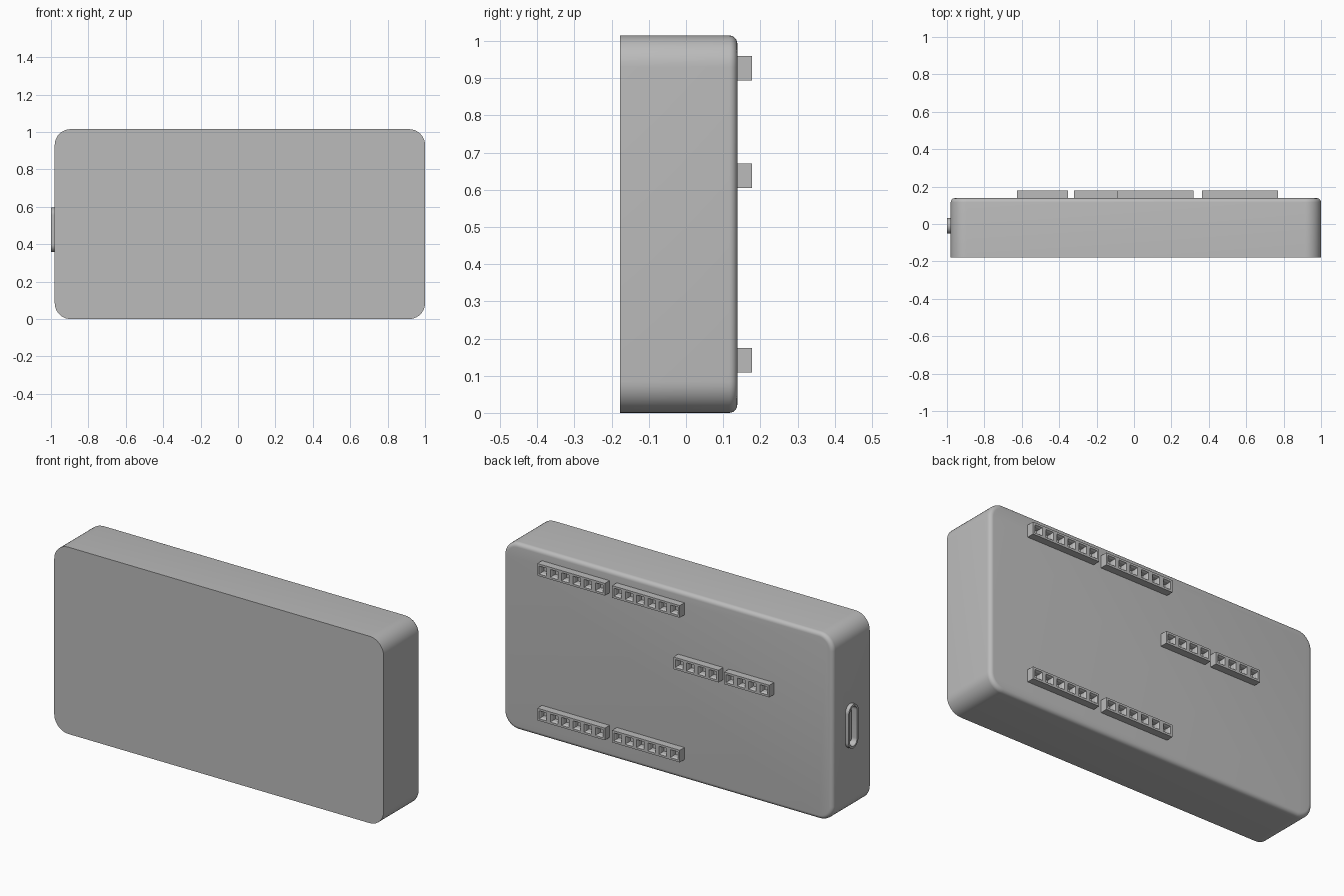
import bpy, bmesh, math
from mathutils import Vector

if "Cube" in bpy.data.objects:
    bpy.data.objects.remove(bpy.data.objects["Cube"])

grey = bpy.data.materials.new("plain grey")
grey.use_nodes = True
grey.diffuse_color = (0.5, 0.5, 0.5, 1)
grey.node_tree.nodes["Principled BSDF"].inputs["Base Color"].default_value = grey.diffuse_color


def finish(bm, name, smooth=True):
    bmesh.ops.recalc_face_normals(bm, faces=bm.faces)
    mesh = bpy.data.meshes.new(name)
    bm.to_mesh(mesh)
    bm.free()
    mesh.materials.append(grey)
    ob = bpy.data.objects.new(name, mesh)
    bpy.context.collection.objects.link(ob)
    if smooth:
        shade(ob)
    return ob


def shade(ob):
    bpy.ops.object.select_all(action='DESELECT')
    ob.select_set(True)
    bpy.context.view_layer.objects.active = ob
    bpy.ops.object.shade_smooth_by_angle(angle=math.radians(30))


def rounded_face(bm, w, h, r, place, steps=10):
    """Filled rounded rectangle; place maps (u, v) to a point."""
    verts = []
    for k, (su, sv) in enumerate([(1, 1), (-1, 1), (-1, -1), (1, -1)]):
        for i in range(steps + 1):
            a = math.pi / 2 * (k + i / steps)
            verts.append(bm.verts.new(place(su * (w / 2 - r) + r * math.cos(a),
                                            sv * (h / 2 - r) + r * math.sin(a))))
    bmesh.ops.remove_doubles(bm, verts=verts, dist=1e-5)
    return bm.faces.new([v for v in verts if v.is_valid])


def push(bm, face, offset):
    """Extrude a face and return the moved cap."""
    out = bmesh.ops.extrude_face_region(bm, geom=[face], use_keep_orig=True)["geom"]
    bmesh.ops.translate(bm, verts=[g for g in out if isinstance(g, bmesh.types.BMVert)],
                        vec=Vector(offset))
    return [g for g in out if isinstance(g, bmesh.types.BMFace)][0]


FRONT, BACK, HEIGHT = -0.178, 0.138, 1.015

# Case: rounded slab with a soft back rim and a sharp front rim
bm = bmesh.new()
face = rounded_face(bm, 1.98, HEIGHT, 0.085,
                    lambda u, v: (0.01 + u, FRONT, HEIGHT / 2 + v))
cap = push(bm, face, (0, BACK - FRONT, 0))
bmesh.ops.bevel(bm, geom=list(cap.edges), offset=0.022, segments=6, profile=0.5, affect='EDGES')
case = finish(bm, "case", smooth=False)

# Side socket: opening cut into the case, metal shell and inner tongue
PORT_Y, PORT_Z = -0.01, 0.477


def port_place(x):
    return lambda u, v: (x, PORT_Y + u, PORT_Z + v)


bm = bmesh.new()
push(bm, rounded_face(bm, 0.084, 0.238, 0.0415, port_place(-1.1)), (0.28, 0, 0))
cutter = finish(bm, "socket_cutter", smooth=False)
cutter.hide_render = True
cut = case.modifiers.new("socket_opening", 'BOOLEAN')
cut.object, cut.operation, cut.solver = cutter, 'DIFFERENCE', 'EXACT'
bpy.context.view_layer.objects.active = case
bpy.ops.object.modifier_apply(modifier=cut.name)
bpy.data.objects.remove(cutter)
shade(case)

bm = bmesh.new()
cap = push(bm, rounded_face(bm, 0.084, 0.238, 0.0415, port_place(-0.82)), (-0.18, 0, 0))
bmesh.ops.recalc_face_normals(bm, faces=bm.faces)
bmesh.ops.inset_region(bm, faces=[cap], thickness=0.012)
push_floor = bmesh.ops.extrude_discrete_faces(bm, faces=[cap])["faces"][0]
bmesh.ops.translate(bm, verts=push_floor.verts, vec=(0.16, 0, 0))
finish(bm, "socket_shell")

bm = bmesh.new()
push(bm, rounded_face(bm, 0.02, 0.17, 0.006, port_place(-0.84), 4), (-0.14, 0, 0))
finish(bm, "socket_tongue")

# Pin headers: a row of cells, each with a funnel and a square hole
PITCH, WIDTH, DEPTH = 0.0677, 0.066, 0.04


def header(name, x_start, z, pins):
    bm = bmesh.new()
    rows = [[bm.verts.new((x_start + i * PITCH, BACK, z + s * WIDTH / 2)) for s in (-1, 1)]
            for i in range(pins + 1)]
    cells = [bm.faces.new((a[0], a[1], b[1], b[0])) for a, b in zip(rows, rows[1:])]
    out = bmesh.ops.extrude_face_region(bm, geom=cells, use_keep_orig=True)["geom"]
    bmesh.ops.translate(bm, verts=[g for g in out if isinstance(g, bmesh.types.BMVert)],
                        vec=(0, DEPTH, 0))
    tops = [g for g in out if isinstance(g, bmesh.types.BMFace)]
    bmesh.ops.recalc_face_normals(bm, faces=bm.faces)
    for thickness, depth in ((0.016, 0), (0.007, -0.01), (0.0005, -0.025)):
        bmesh.ops.inset_individual(bm, faces=tops, thickness=thickness, depth=depth)
    finish(bm, name, smooth=False)


for label, z in (("upper", 0.927), ("lower", 0.141)):
    header(label + "_inner_header", -0.087, z, 6)
    header(label + "_outer_header", 0.363, z, 6)
header("middle_inner_header", -0.32, 0.638, 4)
header("middle_outer_header", -0.625, 0.638, 4)
